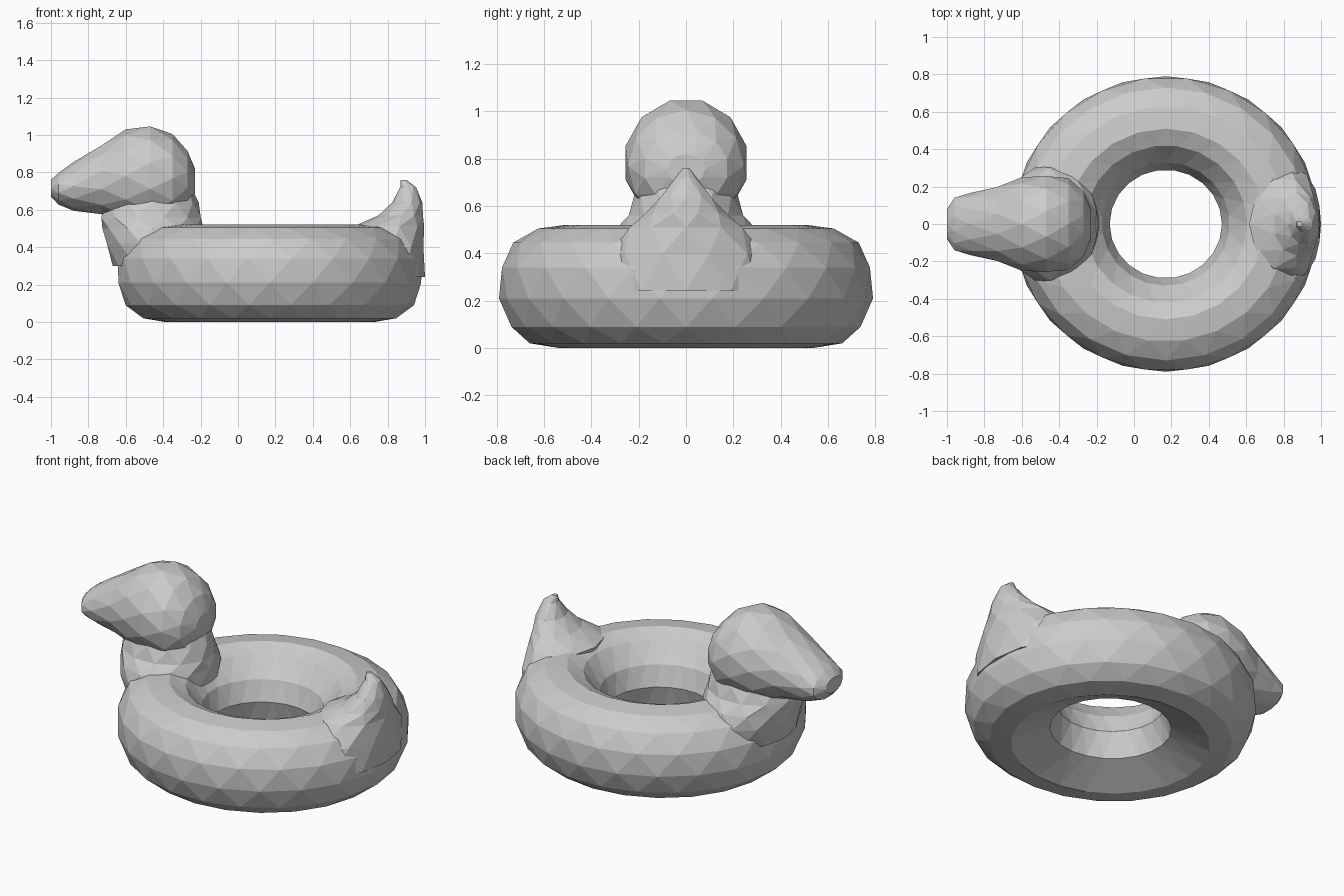
import bpy, bmesh
from math import sin, cos, pi

if "Cube" in bpy.data.objects:
    bpy.data.objects.remove(bpy.data.objects["Cube"])

grey = bpy.data.materials.new("light grey")
grey.use_nodes = True
grey.diffuse_color = (0.6, 0.6, 0.6, 1)
grey.node_tree.nodes["Principled BSDF"].inputs["Base Color"].default_value = (0.6, 0.6, 0.6, 1)


def skin(name, sections, count, place, closed=False):
    """Join cross-sections with staggered triangles; place(section, angle) gives a point."""
    bm = bmesh.new()
    loops = []
    for k, section in enumerate(sections):
        shift = 0.5 * (k % 2)
        loops.append([bm.verts.new(place(section, 2 * pi * (i + shift) / count))
                      for i in range(count)])
    for k in range(len(loops) if closed else len(loops) - 1):
        a, b = loops[k], loops[(k + 1) % len(loops)]
        for i in range(count):
            j = (i + 1) % count
            if k % 2 == 0:
                bm.faces.new((a[i], a[j], b[i]))
                bm.faces.new((a[j], b[j], b[i]))
            else:
                bm.faces.new((a[i], b[j], b[i]))
                bm.faces.new((a[i], a[j], b[j]))
    if not closed:
        bm.faces.new(loops[0])
        bm.faces.new(loops[-1])
    bmesh.ops.recalc_face_normals(bm, faces=bm.faces)
    mesh = bpy.data.meshes.new(name)
    bm.to_mesh(mesh)
    bm.free()
    mesh.materials.append(grey)
    obj = bpy.data.objects.new(name, mesh)
    bpy.context.collection.objects.link(obj)
    return obj


# Float ring: (radius, height) profile swept around the hole
ring_profile = [(0.54, 0), (0.66, 0.02), (0.745, 0.09), (0.79, 0.21),
                (0.785, 0.34), (0.73, 0.445), (0.63, 0.505), (0.51, 0.52),
                (0.42, 0.48), (0.33, 0.37), (0.29, 0.25), (0.33, 0.1)]
skin("float_ring", ring_profile, 22,
     lambda s, t: (0.17 + 1.035 * s[0] * cos(t), s[0] * sin(t), s[1]), closed=True)

# Head and beak: (x, bottom, top, half width) sections from beak tip to nape
head_sections = [(-1.0, 0.67, 0.76, 0.08), (-0.96, 0.625, 0.80, 0.145),
                 (-0.88, 0.595, 0.855, 0.165), (-0.73, 0.57, 0.95, 0.205),
                 (-0.60, 0.53, 1.03, 0.25), (-0.47, 0.51, 1.055, 0.265),
                 (-0.35, 0.53, 1.005, 0.245), (-0.27, 0.60, 0.92, 0.18),
                 (-0.23, 0.69, 0.82, 0.08)]
skin("head", head_sections, 12,
     lambda s, t: (s[0], s[3] * sin(t), (s[1] + s[2]) / 2 + (s[2] - s[1]) / 2 * cos(t)))


def upright(s, t):
    """Point on a level ellipse given as (height, centre x, half length, half width)."""
    return (s[1] + s[2] * cos(t), s[3] * sin(t), s[0])


# Neck flaring down into the ring
neck_sections = [(0.30, -0.43, 0.24, 0.30), (0.42, -0.45, 0.26, 0.32),
                 (0.50, -0.455, 0.27, 0.30), (0.56, -0.465, 0.275, 0.25),
                 (0.64, -0.46, 0.25, 0.22), (0.75, -0.46, 0.2, 0.2)]
skin("neck", neck_sections, 12, upright)

# Upturned pointed tail
tail_sections = [(0.24, 0.84, 0.16, 0.32), (0.40, 0.82, 0.18, 0.32),
                 (0.51, 0.805, 0.19, 0.25), (0.57, 0.87, 0.125, 0.17),
                 (0.64, 0.905, 0.08, 0.11), (0.72, 0.91, 0.045, 0.045),
                 (0.76, 0.885, 0.015, 0.015)]
skin("tail", tail_sections, 10, upright)
